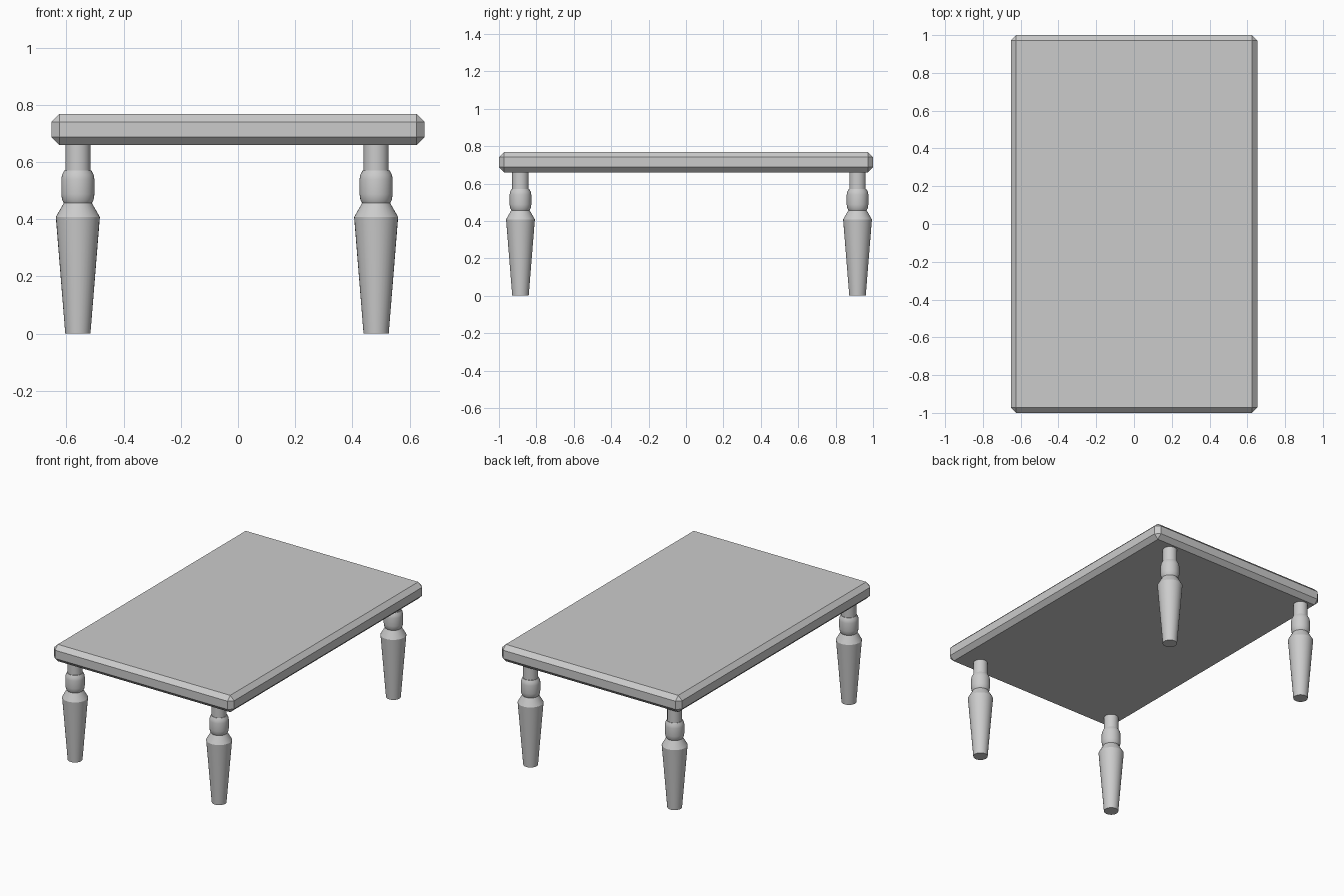
import bpy, bmesh
from mathutils import Vector
from math import radians, pi, cos, sin

if "Cube" in bpy.data.objects:
    bpy.data.objects.remove(bpy.data.objects["Cube"])


def make_object(name, bm):
    mesh = bpy.data.meshes.new(name)
    bmesh.ops.recalc_face_normals(bm, faces=bm.faces)
    bm.to_mesh(mesh)
    bm.free()
    obj = bpy.data.objects.new(name, mesh)
    bpy.context.collection.objects.link(obj)
    return obj


def turned_leg(name, profile, location, sides=32):
    """Closed turned part from (radius, height) rings."""
    bm = bmesh.new()
    rings = [[bm.verts.new((r * cos(2 * pi * i / sides), r * sin(2 * pi * i / sides), z))
              for i in range(sides)] for r, z in profile]
    for low, high in zip(rings, rings[1:]):
        for i in range(sides):
            j = (i + 1) % sides
            bm.faces.new((low[i], low[j], high[j], high[i]))
    bm.faces.new(rings[0][::-1])
    bm.faces.new(rings[-1])
    obj = make_object(name, bm)
    obj.location = location
    bpy.ops.object.select_all(action='DESELECT')
    obj.select_set(True)
    bpy.context.view_layer.objects.active = obj
    bpy.ops.object.shade_smooth_by_angle(angle=radians(30))
    return obj


# Tabletop: slab with flat chamfers on every edge
bm = bmesh.new()
bmesh.ops.create_cube(bm, size=1)
bmesh.ops.scale(bm, vec=Vector((1.305, 2.0, 0.11)), verts=bm.verts)
tabletop = make_object("tabletop", bm)
tabletop.location = (0, 0, 0.714)
chamfer = tabletop.modifiers.new("chamfer", 'BEVEL')
chamfer.width = 0.028
chamfer.segments = 1

# Legs: tapered foot, flared collar, rounded bead and straight neck
leg_profile = [(0.044, 0), (0.077, 0.408), (0.049, 0.457), (0.055, 0.468),
               (0.058, 0.488), (0.058, 0.54), (0.055, 0.556), (0.047, 0.571),
               (0.044, 0.571), (0.044, 0.662)]
for side, x in (("left", -0.56), ("right", 0.483)):
    for end, y in (("front", -0.885), ("back", 0.917)):
        turned_leg(f"{end}_{side}_leg", leg_profile, (x, y, 0))
